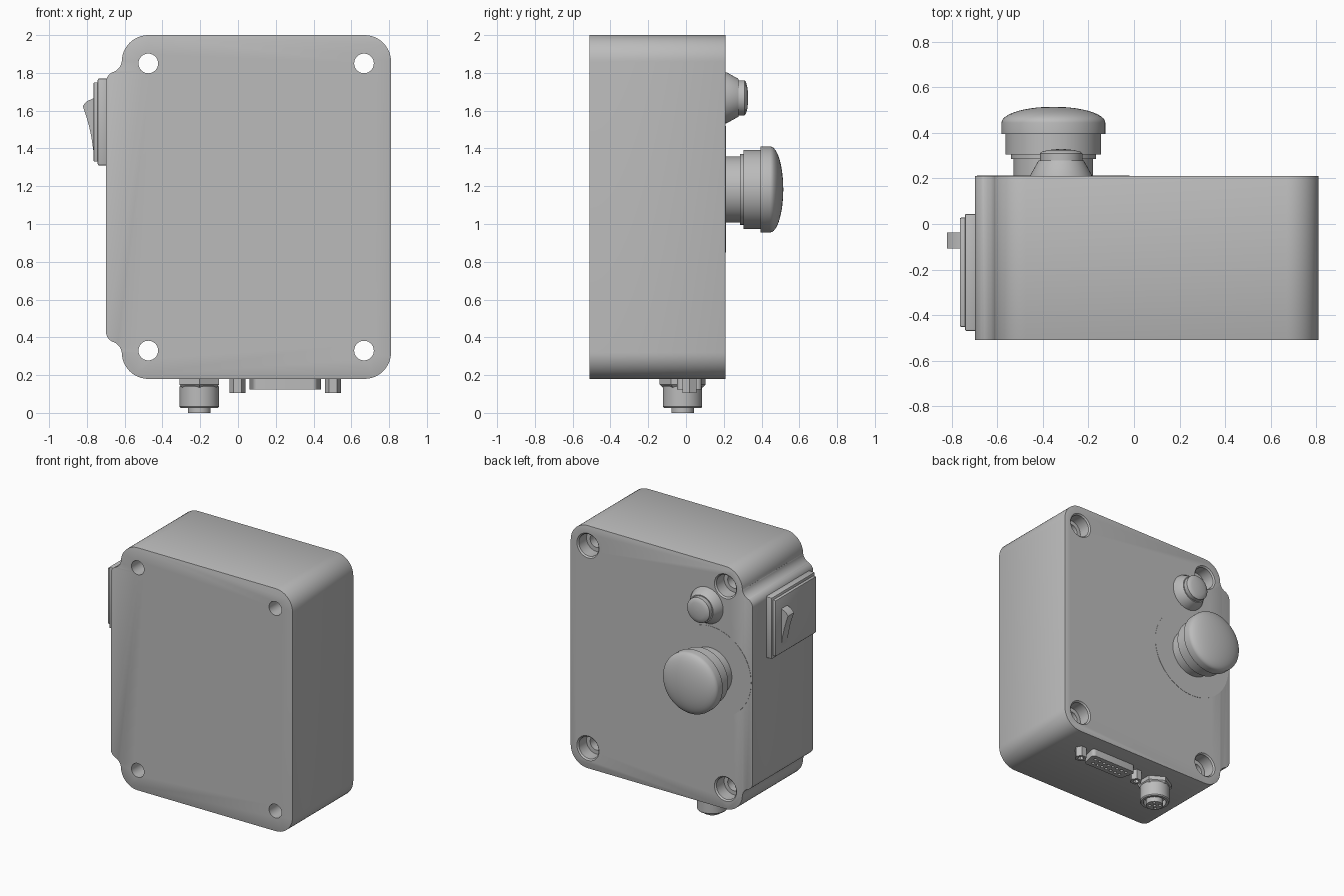
import bpy, bmesh
from math import cos, sin, pi, radians
from mathutils import Matrix, Vector

if "Cube" in bpy.data.objects:
    bpy.data.objects.remove(bpy.data.objects["Cube"])

grey = bpy.data.materials.new("plain grey")
grey.use_nodes = True
grey.diffuse_color = (0.5, 0.5, 0.5, 1)
grey.node_tree.nodes["Principled BSDF"].inputs["Base Color"].default_value = (0.5, 0.5, 0.5, 1)

# Local z of a turned or extruded part pointed along a world direction
BACK = Matrix.Rotation(-pi / 2, 4, "X")
DOWN = Matrix.Rotation(pi, 4, "X")


def add(name, bm):
    bmesh.ops.recalc_face_normals(bm, faces=bm.faces)
    mesh = bpy.data.meshes.new(name)
    bm.to_mesh(mesh)
    bm.free()
    mesh.materials.append(grey)
    ob = bpy.data.objects.new(name, mesh)
    bpy.context.collection.objects.link(ob)
    return ob


def finish(ob, bevel=0, cutter=None):
    bpy.ops.object.select_all(action="DESELECT")
    ob.select_set(True)
    bpy.context.view_layer.objects.active = ob
    if bevel:
        m = ob.modifiers.new("bevel", "BEVEL")
        m.width, m.segments, m.limit_method, m.angle_limit = bevel, 2, "ANGLE", radians(40)
        bpy.ops.object.modifier_apply(modifier="bevel")
    if cutter:
        m = ob.modifiers.new("cut", "BOOLEAN")
        m.operation, m.solver, m.object = "DIFFERENCE", "EXACT", cutter
        bpy.ops.object.modifier_apply(modifier="cut")
        bpy.data.objects.remove(cutter)
    bpy.ops.object.shade_smooth_by_angle(angle=radians(32))
    return ob


def lathe(bm, profile, matrix, sides=64, turn=0.0):
    """Turn (radius, height) points about z; the ends are capped."""
    rings = []
    for r, h in profile:
        angles = [turn + 2 * pi * i / sides for i in range(sides)]
        rings.append([bm.verts.new(matrix @ Vector((r * cos(a), r * sin(a), h))) for a in angles])
    for lo, hi in zip(rings, rings[1:]):
        for i in range(sides):
            j = (i + 1) % sides
            bm.faces.new((lo[i], lo[j], hi[j], hi[i]))
    bm.faces.new(rings[0])
    bm.faces.new(rings[-1])


def turned(name, profile, centre, direction, sides=64, turn=0.0):
    bm = bmesh.new()
    lathe(bm, profile, Matrix.Translation(centre) @ direction, sides, turn)
    return add(name, bm)


def prism(name, points, to_world, a, b):
    """Extrude a flat outline between depths a and b."""
    bm = bmesh.new()
    near = [bm.verts.new(to_world(u, v, a)) for u, v in points]
    far = [bm.verts.new(to_world(u, v, b)) for u, v in points]
    bm.faces.new(near)
    bm.faces.new(far)
    for i in range(len(points)):
        j = (i + 1) % len(points)
        bm.faces.new((near[i], near[j], far[j], far[i]))
    return add(name, bm)


def arc(cx, cy, r, start, end, n=12):
    steps = [radians(start + (end - start) * i / n) for i in range(n + 1)]
    return [(cx + r * cos(t), cy + r * sin(t)) for t in steps]


def block(name, lo, hi, bevel):
    pts = [(lo[0], lo[2]), (hi[0], lo[2]), (hi[0], hi[2]), (lo[0], hi[2])]
    return finish(prism(name, pts, lambda u, v, d: (u, d, v), lo[1], hi[1]), bevel)


# Enclosure: rounded on one side, S-shaped shoulders on the other
MID = 1.09
upper = arc(0.67, 1.86, 0.14, 0, 90) + arc(-0.475, 1.86, 0.14, 90, 180)
upper += arc(-0.685, 1.87, 0.07, -8, -70, 8) + arc(-0.641, 1.75, 0.058, 110, 180, 8)
outline = upper + [(x, 2 * MID - z) for x, z in reversed(upper)]
body = prism("enclosure", outline, lambda u, v, d: (u, d, v), -0.51, 0.21)
holes = bmesh.new()
for x in (-0.475, 0.667):
    for z in (0.33, 1.85):
        lathe(holes, [(0.052, -0.6), (0.052, 0.11), (0.082, 0.11), (0.082, 0.2), (0.11, 0.228)],
              Matrix.Translation((x, 0, z)) @ BACK, 40)
finish(body, 0.012, add("screw_hole_cutter", holes))

# Mushroom stop button with its thin round label
STOP = (-0.354, 0, 1.183)
finish(turned("stop_label", [(0.335, 0.205), (0.335, 0.212)], STOP, BACK, 96))
dome = [(0.228 * cos(t), 0.445 + 0.07 * sin(t)) for t in [radians(8 * i) for i in range(12)]]
stem = [(0.175, 0.2), (0.175, 0.285), (0.187, 0.285), (0.187, 0.305), (0.21, 0.305), (0.21, 0.395),
        (0.228, 0.395)]
finish(turned("stop_button", stem + dome, STOP, BACK, 80))

# Small push button on a conical collar
PUSH = (-0.32, 0, 1.668)
finish(turned("push_button_collar", [(0.135, 0.2), (0.135, 0.215), (0.1, 0.278), (0.07, 0.278)], PUSH, BACK))
cap = [(0.093, 0.27), (0.093, 0.31), (0.086, 0.317), (0.06, 0.324), (0.03, 0.328), (0.004, 0.329)]
finish(turned("push_button", cap, PUSH, BACK))

# Rocker switch on the right side
block("switch_flange", (-0.743, -0.47, 1.31), (-0.69, 0.045, 1.77), 0.008)
block("switch_frame", (-0.765, -0.452, 1.33), (-0.73, 0.028, 1.75), 0.006)
rocker = [(-0.75, 1.672), (-0.765, 1.665), (-0.8, 1.65), (-0.822, 1.625), (-0.805, 1.575),
          (-0.789, 1.52), (-0.776, 1.46), (-0.766, 1.39), (-0.75, 1.36)]
finish(prism("switch_rocker", rocker, lambda u, v, d: (u, d, v), -0.107, -0.037))

# Round socket: chamfered hex nut, barrel and recessed core with contacts
SOCKET = (-0.205, -0.018, 0.18)
finish(turned("socket_nut", [(0.121, -0.01), (0.121, 0.03), (0.106, 0.045)], SOCKET, DOWN, 6, pi / 6))
barrel = [(0.09, 0.03), (0.104, 0.04), (0.104, 0.147), (0.098, 0.155), (0.08, 0.155), (0.08, 0.11), (0.04, 0.11)]
finish(turned("socket_barrel", barrel, SOCKET, DOWN))
core = turned("socket_core", [(0.06, 0.1), (0.06, 0.18)], SOCKET, DOWN, 48)
pits = bmesh.new()
spots = [(0, 0)] + [(0.036 * cos(pi / 4 + k * pi / 2), 0.036 * sin(pi / 4 + k * pi / 2)) for k in range(4)]
for dx, dy in spots:
    lathe(pits, [(0.011, 0.14), (0.011, 0.2)], Matrix.Translation(Vector(SOCKET) + Vector((dx, dy, 0))) @ DOWN, 16)
finish(core, 0, add("contact_cutter", pits))

# Flat data port with two rows of contacts
PORT = (0.25, 0.018)
quarter = arc(0.165, 0.04, 0.025, 0, 90, 5)
lower = arc(0.145, -0.04, 0.025, -90, 0, 5)
half = lower + quarter
shell = half + [(-x, y) for x, y in reversed(half)]
port = prism("data_port", shell, lambda u, v, d: (PORT[0] + u, PORT[1] + v, d), 0.125, 0.19)
pits = bmesh.new()
for count, dy in ((8, 0.024), (7, -0.024)):
    for i in range(count):
        x = PORT[0] + (i - (count - 1) / 2) * 0.04
        lathe(pits, [(0.011, 0), (0.011, 0.06)], Matrix.Translation((x, PORT[1] + dy, 0.1)), 12)
finish(port, 0, add("pin_cutter", pits))

# Hex posts either side of the port, each with a threaded hole
for side, x in (("right", -0.003), ("left", 0.503)):
    post = [(0.043, -0.01), (0.043, 0.075), (0.022, 0.075), (0.022, 0.03)]
    finish(turned("port_post_" + side, post, (x, PORT[1], 0.18), DOWN, 6, 0))
